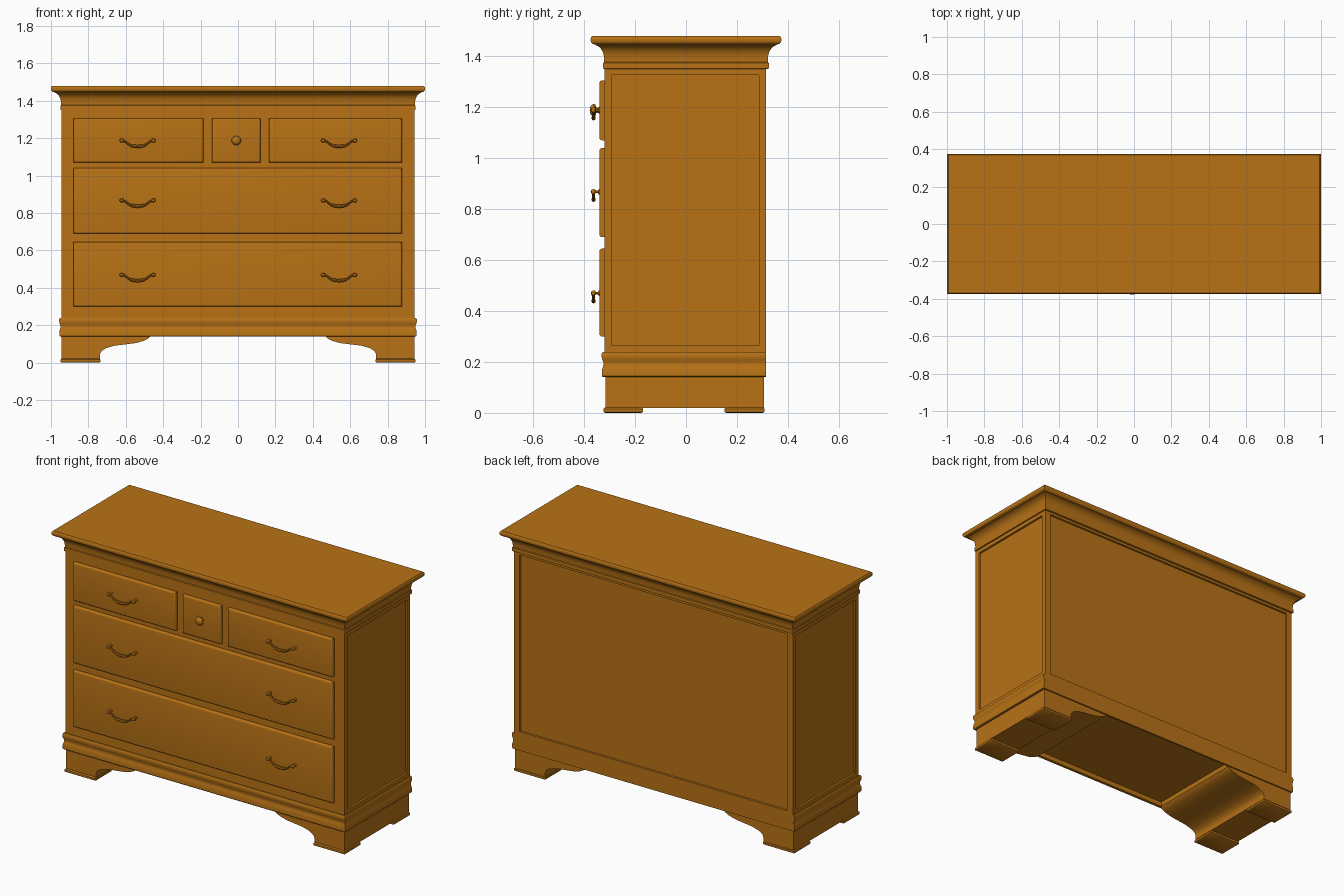
import bpy, bmesh
from math import radians
from mathutils import Matrix

if "Cube" in bpy.data.objects:
    bpy.data.objects.remove(bpy.data.objects["Cube"])

wood = bpy.data.materials.new("wood")
wood.diffuse_color = (0.48, 0.17, 0.008, 1)
wood.use_nodes = True
wood.node_tree.nodes["Principled BSDF"].inputs["Base Color"].default_value = wood.diffuse_color


def finish(name, bm):
    bmesh.ops.recalc_face_normals(bm, faces=bm.faces)
    me = bpy.data.meshes.new(name)
    bm.to_mesh(me)
    bm.free()
    return dress(bpy.data.objects.new(name, me))


def dress(ob):
    if ob.name not in bpy.context.collection.objects:
        bpy.context.collection.objects.link(ob)
    ob.data.materials.append(wood)
    bpy.ops.object.select_all(action='DESELECT')
    bpy.context.view_layer.objects.active = ob
    ob.select_set(True)
    if ob.type == 'CURVE':
        bpy.ops.object.convert(target='MESH')
        ob = bpy.context.object
    bpy.ops.object.shade_smooth_by_angle(angle=radians(35))
    return ob


def loft(name, rings, back_offset=True, x=0.945, y0=-0.32, y1=0.32, cx=0):
    """Stack rectangles (z, outward offset) into a capped moulding."""
    bm = bmesh.new()
    loops = []
    for z, d in rings:
        b = y1 + (d if back_offset or d < 0 else 0)
        loops.append([bm.verts.new(p) for p in ((cx - x - d, y0 - d, z), (cx + x + d, y0 - d, z),
                                                (cx + x + d, b, z), (cx - x - d, b, z))])
    for a, c in zip(loops, loops[1:]):
        for i in range(4):
            j = (i + 1) % 4
            bm.faces.new((a[i], a[j], c[j], c[i]))
    bm.faces.new(loops[0])
    bm.faces.new(loops[-1])
    return finish(name, bm)


def box(bm, lo, hi):
    size = [b - a for a, b in zip(lo, hi)]
    mid = [(a + b) / 2 for a, b in zip(lo, hi)]
    bmesh.ops.create_cube(bm, size=1, matrix=Matrix.Translation(mid) @ Matrix.Diagonal((*size, 1)))


# Carcass with recessed side and back panels
bm = bmesh.new()
box(bm, (-0.944, -0.32, 0.235), (0.944, 0.315, 1.355))
bm.normal_update()
sides = [f for f in bm.faces if abs(f.normal.x) > 0.9]
back = [f for f in bm.faces if f.normal.y > 0.9]
bmesh.ops.inset_individual(bm, faces=sides, thickness=0.041)
bmesh.ops.inset_individual(bm, faces=back, thickness=0.055)
for v in back[0].verts:
    v.co.z = 1.335 if v.co.z > 0.8 else 0.255
bmesh.ops.inset_individual(bm, faces=sides + back, thickness=0.0005, depth=-0.012)
finish("carcass", bm)

# Top slab, crown moulding and base moulding
loft("top_slab", [(1.447, 0.04), (1.449, 0.047), (1.455, 0.053), (1.465, 0.055),
                  (1.475, 0.053), (1.48, 0.048)])
loft("crown_moulding", [(1.35, 0), (1.352, 0.005), (1.374, 0.005), (1.377, 0.001), (1.4, 0.002),
                        (1.415, 0.006), (1.428, 0.013), (1.438, 0.023), (1.444, 0.035), (1.449, 0.036)])
loft("base_moulding", [(0.17, -0.012), (0.14, -0.012), (0.14, 0.006), (0.144, 0.01), (0.168, 0.01),
                       (0.178, 0.007), (0.188, 0.004), (0.198, 0.004), (0.208, 0.008),
                       (0.218, 0.011), (0.232, 0.011), (0.24, 0.006)], False, y1=0.315)

# Bracket feet: curved profile run front to back, with pads beneath
profile = [(0.943, 0.02), (0.738, 0.02), (0.738, 0.045), (0.73, 0.062), (0.705, 0.078), (0.66, 0.091),
           (0.6, 0.098), (0.545, 0.105), (0.5, 0.118), (0.478, 0.13), (0.468, 0.142),
           (0.468, 0.175), (0.943, 0.175)]
for side, s in (("left", -1), ("right", 1)):
    bm = bmesh.new()
    face = bm.faces.new([bm.verts.new((s * x, -0.316, z)) for x, z in profile])
    ext = bmesh.ops.extrude_face_region(bm, geom=[face])
    bmesh.ops.translate(bm, vec=(0, 0.622, 0),
                        verts=[v for v in ext["geom"] if isinstance(v, bmesh.types.BMVert)])
    finish(side + "_bracket_foot", bm)
    for end, a, b in (("front", -0.318, -0.175), ("back", 0.157, 0.302)):
        loft(f"{side}_{end}_foot_pad", [(0, 0), (0.004, 0.006), (0.016, 0.006), (0.022, 0)],
             x=0.1, y0=a, y1=b, cx=s * 0.842)

# Drawer fronts with rounded edges
drawers = {"top_left": (-0.88, -0.185, 1.07, 1.305), "top_middle": (-0.14, 0.12, 1.07, 1.305),
           "top_right": (0.165, 0.876, 1.07, 1.305), "middle": (-0.88, 0.876, 0.69, 1.04),
           "bottom": (-0.88, 0.876, 0.30, 0.645)}
for name, (x0, x1, z0, z1) in drawers.items():
    bm = bmesh.new()
    box(bm, (x0, -0.34, z0), (x1, -0.31, z1))
    edges = [e for e in bm.edges if all(v.co.y < -0.33 for v in e.verts)]
    bmesh.ops.bevel(bm, geom=edges, offset=0.011, segments=4, profile=0.5, affect='EDGES')
    finish(name + "_drawer", bm)


def turned(bm, x, z, prof, n=20):
    """Add a turned part along y from (radius, y) points."""
    verts = [bm.verts.new((x + r, y, z)) for r, y in prof]
    edges = [bm.edges.new(p) for p in zip(verts, verts[1:])]
    bmesh.ops.spin(bm, geom=verts + edges, cent=(x, 0, z), axis=(0, 1, 0),
                   angle=radians(360), steps=n)
    bmesh.ops.remove_doubles(bm, verts=bm.verts, dist=0.0002)


# Swan-neck pulls with round posts
neck = [(0.085, 0, 0.8), (0.066, -0.004, 0.8), (0.052, -0.018, 0.8), (0.035, -0.027, 1),
        (0.03, -0.028, 1.3), (0.0, -0.033, 1.3)]
bail = [(-x, z, r) for x, z, r in neck] + neck[-2::-1]
for row, z in (("top", 1.188), ("middle", 0.868), ("bottom", 0.47)):
    for side, cx in (("left", -0.537), ("right", 0.54)):
        cu = bpy.data.curves.new(f"{row}_{side}_pull", 'CURVE')
        cu.dimensions = '3D'
        cu.bevel_depth = 0.0065
        cu.bevel_resolution = 2
        cu.resolution_u = 4
        cu.use_fill_caps = True
        sp = cu.splines.new('NURBS')
        sp.points.add(len(bail) - 1)
        sp.order_u = 3
        sp.use_endpoint_u = True
        for p, (x, dz, r) in zip(sp.points, bail):
            p.co = (cx + x, -0.363, z + dz, 1)
            p.radius = r
        dress(bpy.data.objects.new(f"{row}_{side}_pull", cu))
        bm = bmesh.new()
        for dx in (-0.085, 0.085):
            turned(bm, cx + dx, z, [(0.011, -0.338), (0.01, -0.343), (0.005, -0.346), (0.005, -0.354),
                                    (0.010, -0.358), (0.011, -0.364), (0.008, -0.371), (0, -0.374)], 14)
        finish(f"{row}_{side}_pull_posts", bm)

# Centre knob
bm = bmesh.new()
turned(bm, -0.009, 1.188, [(0.014, -0.338), (0.012, -0.344), (0.009, -0.348), (0.012, -0.353), (0.022, -0.356),
                           (0.025, -0.361), (0.023, -0.368), (0.016, -0.374), (0.007, -0.377), (0, -0.378)], 24)
finish("centre_knob", bm)
